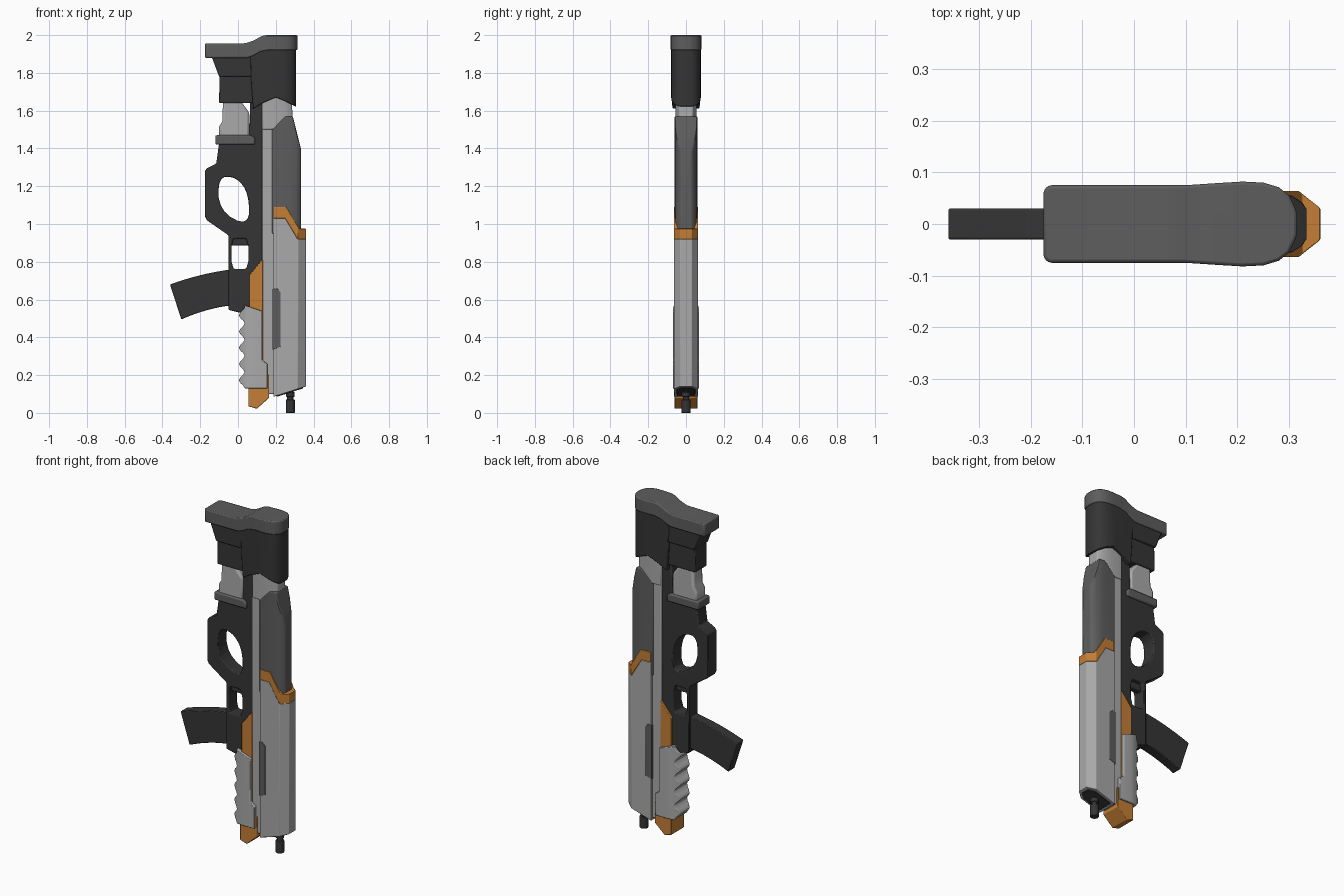
import bpy
import math

cube = bpy.data.objects.get("Cube")
if cube:
    bpy.data.objects.remove(cube, do_unlink=True)


def material(name, color):
    mat = bpy.data.materials.new(name)
    mat.use_nodes = True
    mat.diffuse_color = (*color, 1)
    shader = mat.node_tree.nodes["Principled BSDF"]
    shader.inputs["Base Color"].default_value = (*color, 1)
    shader.inputs["Roughness"].default_value = 0.6
    return mat


DARK = material("dark polymer", (0.035, 0.035, 0.035))
MID = material("mid grey", (0.11, 0.11, 0.11))
LIGHT = material("light grey", (0.4, 0.4, 0.4))
ORANGE = material("orange", (0.55, 0.21, 0.035))


def prism(name, points, low, high, axis):
    """Extrude a closed outline along y (side profile) or z (plan)."""
    n = len(points)
    if axis == "y":
        verts = [(u, d, v) for d in (low, high) for u, v in points]
    else:
        verts = [(u, v, d) for d in (low, high) for u, v in points]
    faces = [tuple(range(n)), tuple(range(2 * n - 1, n - 1, -1))]
    faces += [(i, i + n, (i + 1) % n + n, (i + 1) % n) for i in range(n)]
    mesh = bpy.data.meshes.new(name)
    mesh.from_pydata(verts, [], faces)
    obj = bpy.data.objects.new(name, mesh)
    bpy.context.collection.objects.link(obj)
    bpy.ops.object.select_all(action="DESELECT")
    obj.select_set(True)
    bpy.context.view_layer.objects.active = obj
    bpy.ops.object.mode_set(mode="EDIT")
    bpy.ops.mesh.select_all(action="SELECT")
    bpy.ops.mesh.normals_make_consistent(inside=False)
    bpy.ops.object.mode_set(mode="OBJECT")
    return obj


def activate(obj):
    bpy.ops.object.select_all(action="DESELECT")
    obj.select_set(True)
    bpy.context.view_layer.objects.active = obj


def combine(obj, tool, operation):
    tool.hide_render = True
    activate(obj)
    mod = obj.modifiers.new("shape", "BOOLEAN")
    mod.object, mod.operation, mod.solver = tool, operation, "EXACT"
    bpy.ops.object.modifier_apply(modifier=mod.name)
    bpy.data.objects.remove(tool, do_unlink=True)


def finish(obj, mat, bevel=0.005):
    obj.data.materials.clear()
    obj.data.materials.append(mat)
    activate(obj)
    if bevel:
        mod = obj.modifiers.new("edge bevel", "BEVEL")
        mod.width, mod.segments, mod.limit_method = bevel, 2, "ANGLE"
        mod.angle_limit = math.radians(35)
    bpy.ops.object.shade_smooth_by_angle(angle=math.radians(32))


def part(name, profile, mat, half=0.05, plan=None, holes=(), bevel=0.005):
    """Side profile of given half width, optionally trimmed by a mirrored plan."""
    obj = prism(name, profile, -half, half, "y")
    if plan:
        outline = plan + [(x, -y) for x, y in reversed(plan)]
        combine(obj, prism("trim", outline, -0.2, 2.2, "z"), "INTERSECT")
    for hole in holes:
        combine(obj, prism("hole", hole, -0.3, 0.3, "y"), "DIFFERENCE")
    finish(obj, mat, bevel)
    return obj


def smooth_loop(points, rounds=2):
    """Corner cutting for rounded openings."""
    for _ in range(rounds):
        out = []
        for (ax, ay), (bx, by) in zip(points, points[1:] + points[:1]):
            out += [(ax * .75 + bx * .25, ay * .75 + by * .25),
                    (ax * .25 + bx * .75, ay * .25 + by * .75)]
        points = out
    return points


# Shoulder pad and stock
part("shoulder_pad",
     [(-.175, 1.88), (-.175, 1.955), (.04, 1.957), (.08, 1.97), (.125, 1.995), (.15, 2),
      (.315, 2), (.315, 1.92), (.16, 1.92), (.12, 1.912), (.08, 1.89), (.05, 1.88)],
     MID, 0.1, [(-.18, .06), (-.165, .075), (.1, .075), (.16, .079), (.21, .082), (.25, .08),
                (.28, .071), (.3, .055), (.312, .03), (.317, .012)], bevel=0.006)
part("stock_body",
     [(.065, 1.9), (.07, 1.75), (.08, 1.61), (.13, 1.64), (.2, 1.67), (.25, 1.65),
      (.307, 1.62), (.307, 1.94), (.12, 1.94)],
     DARK, 0.1, [(.05, .07), (.12, .074), (.21, .079), (.25, .076), (.28, .066),
                 (.298, .05), (.309, .025)])
part("stock_arm", [(-.145, 1.9), (-.1, 1.78), (.08, 1.78), (.08, 1.9)], DARK, 0.066)
part("stock_neck", [(-.098, 1.79), (-.1, 1.64), (.1, 1.64), (.1, 1.79)], DARK, 0.055)

# Rear grip sleeve and collar
part("grip_sleeve",
     [(-.08, 1.65), (.015, 1.65), (.06, 1.59), (.06, 1.45), (-.1, 1.45),
      (-.1, 1.515), (-.082, 1.545)], LIGHT, 0.046, bevel=0.012)
part("grip_collar", [(-.12, 1.42), (-.12, 1.47), (.07, 1.47), (.09, 1.455), (.09, 1.42)],
     MID, 0.056, bevel=0.008)

# Receiver with thumb and trigger openings
thumb = smooth_loop([(-.105, 1.25), (-.01, 1.25), (.058, 1.16), (.058, .985), (-.1, 1.07)])
trigger = smooth_loop([(-.035, .765), (-.035, .92), (.01, .925), (.055, .92),
                       (.055, .765), (.01, .76)], 1)
part("receiver",
     [(-.1, 1.43), (-.115, 1.32), (-.165, 1.295), (-.175, 1.28), (-.175, 1.04),
      (-.165, 1.02), (-.05, .94), (-.05, .545), (.01, .53), (.07, .57), (.14, .57),
      (.14, 1.66), (.065, 1.66), (.06, 1.43)], DARK, 0.042, holes=[thumb, trigger])
part("trigger", [(-.04, .885), (-.04, .93), (.06, .93), (.06, .885)], DARK, 0.018)

# Curved magazine
steps = [i / 8 for i in range(9)]
upper = [(-.36 + .33 * t, .68 + .12 * t - .04 * t * t) for t in steps]
lower = [(-.3 + .27 * t, .495 + .12 * t - .045 * t * t) for t in reversed(steps)]
part("magazine", upper + lower, DARK, 0.03, bevel=0.004)

# Central rail and rear shroud mount
part("rail", [(.128, 1.66), (.128, .1), (.2, .1), (.2, 1.66)], LIGHT, 0.05)
part("shroud_mount", [(.13, 1.5), (.13, 1.65), (.2, 1.675), (.285, 1.645), (.29, 1.55),
                      (.25, 1.5)], LIGHT, 0.06, [(.1, .05), (.16, .056), (.25, .056), (.295, .03)])

# Barrel shroud, orange band and handguard
part("barrel_shroud",
     [(.18, .95), (.18, 1.5), (.25, 1.57), (.29, 1.57), (.333, 1.4), (.333, .95)],
     MID, 0.1, [(.17, .056), (.27, .06), (.305, .055), (.325, .042), (.336, .025)])
guard_plan = [(.17, .062), (.318, .064), (.361, .03)]
part("guard_band",
     [(.19, 1.03), (.19, 1.09), (.255, 1.09), (.325, .975), (.36, .975), (.36, .92),
      (.315, .92), (.25, 1.03)], ORANGE, 0.1, guard_plan, bevel=0.002)
part("handguard",
     [(.187, 1.03), (.25, 1.03), (.315, .92), (.36, .92), (.36, .14), (.187, .085)],
     LIGHT, 0.1, guard_plan,
     holes=[], bevel=0.003)
part("handguard_inset", [(.182, .655), (.205, .66), (.225, .64), (.225, .35), (.182, .335)],
     MID, 0.0645, bevel=0.001)
part("handguard_end_cap", [(.205, .085), (.345, .13), (.34, .16), (.205, .12)],
     DARK, 0.1, [(.19, .048), (.31, .05), (.348, .022)], bevel=0.002)

# Orange spine running behind the front grip
part("spine", [(.06, .55), (.06, .73), (.125, .81), (.132, .81), (.132, .28), (.1, .28)],
     ORANGE, 0.053, bevel=0.003)
part("spine_foot", [(.055, .2), (.055, .035), (.1, .022), (.165, .08), (.165, .2)],
     ORANGE, 0.06, bevel=0.003)

# Front grip with finger scallops
count = 30
wave = []
for i in range(count + 1):
    t = i / count
    wave.append((.005 + .03 * abs(math.sin(math.pi * (5 * t + .5))) ** 2, .13 + .43 * t))
part("front_grip",
     wave + [(.03, .572), (.128, .54), (.128, .28), (.155, .26), (.155, .13)],
     LIGHT, 0.1, [(-.01, .03), (.015, .05), (.04, .065), (.08, .07), (.16, .068)], bevel=0.003)

# Muzzle
for name, radius, low, high in (("barrel_neck", .017, .06, .2),
                                ("muzzle_tip", .024, 0, .07),
                                ("muzzle_ring", .023, .085, .11)):
    bpy.ops.mesh.primitive_cylinder_add(vertices=20, radius=radius, depth=high - low,
                                        location=(.277, 0, (low + high) / 2))
    muzzle = bpy.context.object
    muzzle.name = name
    finish(muzzle, DARK, 0.003)
